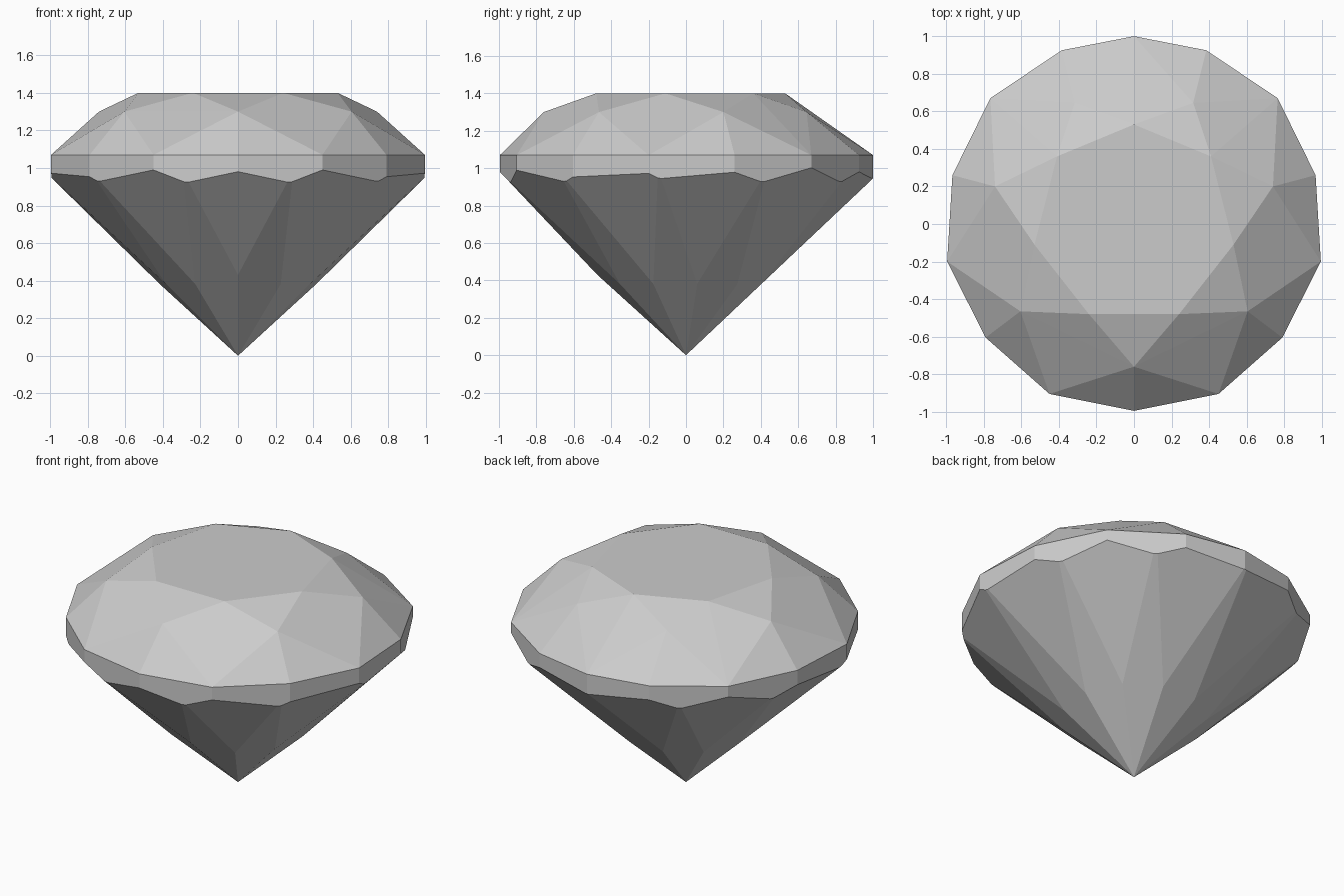
import bpy, bmesh
from math import sin, cos, pi
from mathutils import Vector

cube = bpy.data.objects.get("Cube")
if cube:
    bpy.data.objects.remove(cube)

TABLE_Z, STAR_Z, GIRDLE_Z = 1.4, 1.3, 1.07
SIDES = 11            # pavilion facets around the tip
MAIN_SLOPE = 0.945    # rise of the main pavilion facets


def mirrored(points):
    return points + [(-x, y) for x, y in points if x > 0]


# Half outlines, mirrored across x = 0
girdle = mirrored([(0, 1), (.385, .925), (.765, .67), (.967, .26),
                   (.995, -.2), (.79, -.605), (.45, -.905), (0, -.995)])
table = mirrored([(0, .53), (.41, .36), (.53, -.11), (.24, -.48)])
star = mirrored([(0, -.76), (.605, -.465), (.74, .2), (.315, .645)])

# Crown on top of a tall girdle prism
bm = bmesh.new()
for ring, z in ((table, TABLE_Z), (star, STAR_Z), (girdle, GIRDLE_Z), (girdle, -0.3)):
    for x, y in ring:
        bm.verts.new((x, y, z))
bmesh.ops.convex_hull(bm, input=bm.verts[:])
bmesh.ops.dissolve_limit(bm, angle_limit=0.01, verts=bm.verts[:], edges=bm.edges[:])


def cut(angle, slope, offset):
    """Grind away everything below the plane z = offset + slope * distance along angle."""
    normal = Vector((slope * cos(angle), slope * sin(angle), -1))
    result = bmesh.ops.bisect_plane(
        bm, geom=bm.verts[:] + bm.edges[:] + bm.faces[:], dist=1e-5,
        plane_co=(0, 0, offset), plane_no=normal.normalized(), clear_outer=True)
    bmesh.ops.holes_fill(bm, edges=[e for e in bm.edges if e.is_boundary], sides=0)


# Main pavilion facets meeting at the tip
for i in range(SIDES):
    cut(pi / 2 + i * 2 * pi / SIDES, MAIN_SLOPE, 0)

# Lower girdle facets between them, the front one ending higher
for i in range(SIDES):
    reach = 0.475 if i == 0 else 0.42
    low = MAIN_SLOPE * cos(pi / SIDES) * reach
    slope = (0.922 - low) / (0.94 - reach)
    cut(-pi / 2 + i * 2 * pi / SIDES, slope, low - slope * reach)

bmesh.ops.remove_doubles(bm, verts=bm.verts[:], dist=1e-3)
bmesh.ops.recalc_face_normals(bm, faces=bm.faces[:])

mesh = bpy.data.meshes.new("gemstone")
bm.to_mesh(mesh)
bm.free()
gem = bpy.data.objects.new("gemstone", mesh)
bpy.context.collection.objects.link(gem)

# Single pale grey colour
mat = bpy.data.materials.new("pale_grey")
mat.use_nodes = True
mat.diffuse_color = (0.6, 0.6, 0.6, 1)
mat.node_tree.nodes["Principled BSDF"].inputs["Base Color"].default_value = (0.6, 0.6, 0.6, 1)
mesh.materials.append(mat)
